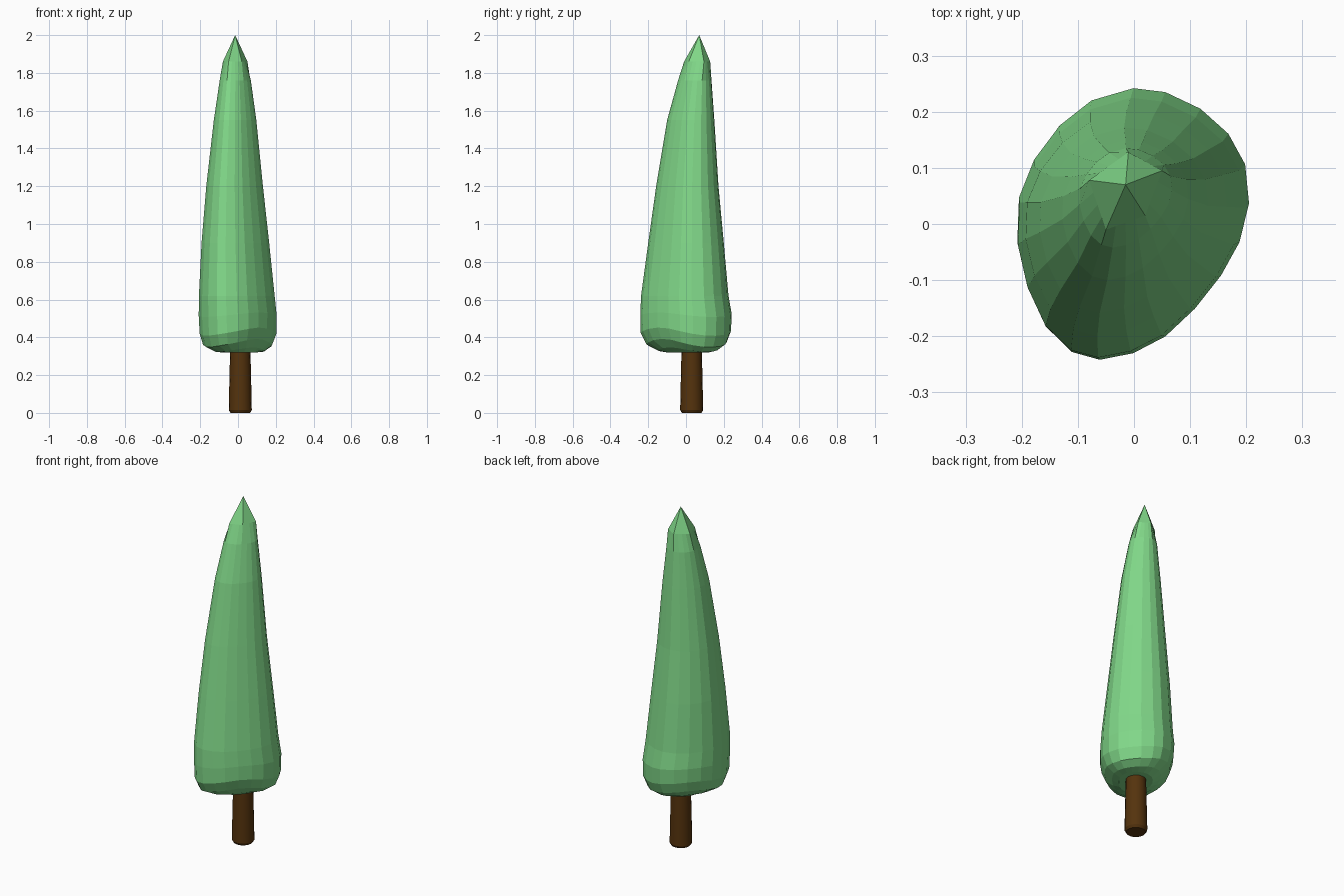
import bpy, bmesh, math
from mathutils import Vector

cube = bpy.data.objects.get("Cube")
if cube:
    bpy.data.objects.remove(cube)


def material(name, color):
    m = bpy.data.materials.new(name)
    m.use_nodes = True
    m.diffuse_color = (*color, 1)
    m.node_tree.nodes["Principled BSDF"].inputs["Base Color"].default_value = (*color, 1)
    return m


def loft(name, rings, mat, tip=None):
    """Skin closed rings from bottom to top, capping both ends."""
    bm = bmesh.new()
    loops = [[bm.verts.new(p) for p in ring] for ring in rings]
    n = len(loops[0])
    for low, high in zip(loops, loops[1:]):
        for i in range(n):
            j = (i + 1) % n
            bm.faces.new((low[i], low[j], high[j], high[i]))
    bm.faces.new(loops[0])
    if tip:
        top = bm.verts.new(tip)
        for i in range(n):
            bm.faces.new((loops[-1][i], loops[-1][(i + 1) % n], top))
    else:
        bm.faces.new(loops[-1])
    bmesh.ops.recalc_face_normals(bm, faces=bm.faces)
    mesh = bpy.data.meshes.new(name)
    bm.to_mesh(mesh)
    bm.free()
    mesh.materials.append(mat)
    obj = bpy.data.objects.new(name, mesh)
    bpy.context.collection.objects.link(obj)
    return obj


leaf_green = material("leaf green", (0.22, 0.69, 0.25))
bark_brown = material("bark brown", (0.09, 0.033, 0.004))

# Irregular plan outline of the foliage, starting at the back
outline = [(0, .247), (.057, .24), (.12, .21), (.17, .165), (.2, .11),
           (.207, .04), (.19, -.03), (.157, -.09), (.11, -.15), (.057, -.2),
           (0, -.23), (-.06, -.242), (-.11, -.228), (-.157, -.182), (-.19, -.11),
           (-.208, -.03), (-.205, .05), (-.178, .118), (-.132, .18), (-.075, .225)]

# Height, x range, y range and waviness of each level
levels = [(.32, -.09, .1, -.1, .12, 0), (.335, -.13, .14, -.15, .17, .012),
          (.37, -.185, .18, -.21, .215, .022), (.43, -.203, .203, -.24, .238, .022),
          (.52, -.208, .205, -.242, .242, .012), (.62, -.207, .194, -.238, .225, 0),
          (.9, -.193, .165, -.2, .2, 0), (1.2, -.168, .132, -.158, .172, 0),
          (1.55, -.128, .097, -.1, .15, 0), (1.76, -.097, .068, -.042, .135, 0)]


def level_ring(z, x0, x1, y0, y1, wave):
    ring = []
    for x, y in outline:
        a = math.atan2(y, x) + math.radians(50)
        ring.append(Vector((x0 + (x + .208) / .415 * (x1 - x0),
                            y0 + (y + .242) / .489 * (y1 - y0),
                            z + wave * math.cos(2 * a))))
    return ring


# Five flat facets under the leaning tip
corners = [Vector((x, y, 1.86)) for x, y in
           [(-.01, .128), (.05, .095), (.02, .015), (-.05, -.01), (-.08, .078)]]
crown = [corners[k].lerp(corners[(k + 1) % 5], s / 4) for k in range(5) for s in range(4)]

loft("foliage", [level_ring(*lv) for lv in levels] + [crown], leaf_green, (-.015, .07, 2))

# Slightly tapered trunk with a softened foot
trunk_rings = [[(.012 + r * math.cos(t * math.tau / 16), .03 + r * math.sin(t * math.tau / 16), z)
                for t in range(16)]
               for z, r in [(0, .052), (.015, .061), (.2, .057), (.4, .052)]]
trunk = loft("trunk", trunk_rings, bark_brown)
bpy.context.view_layer.objects.active = trunk
trunk.select_set(True)
bpy.ops.object.shade_smooth_by_angle(angle=math.radians(30))
